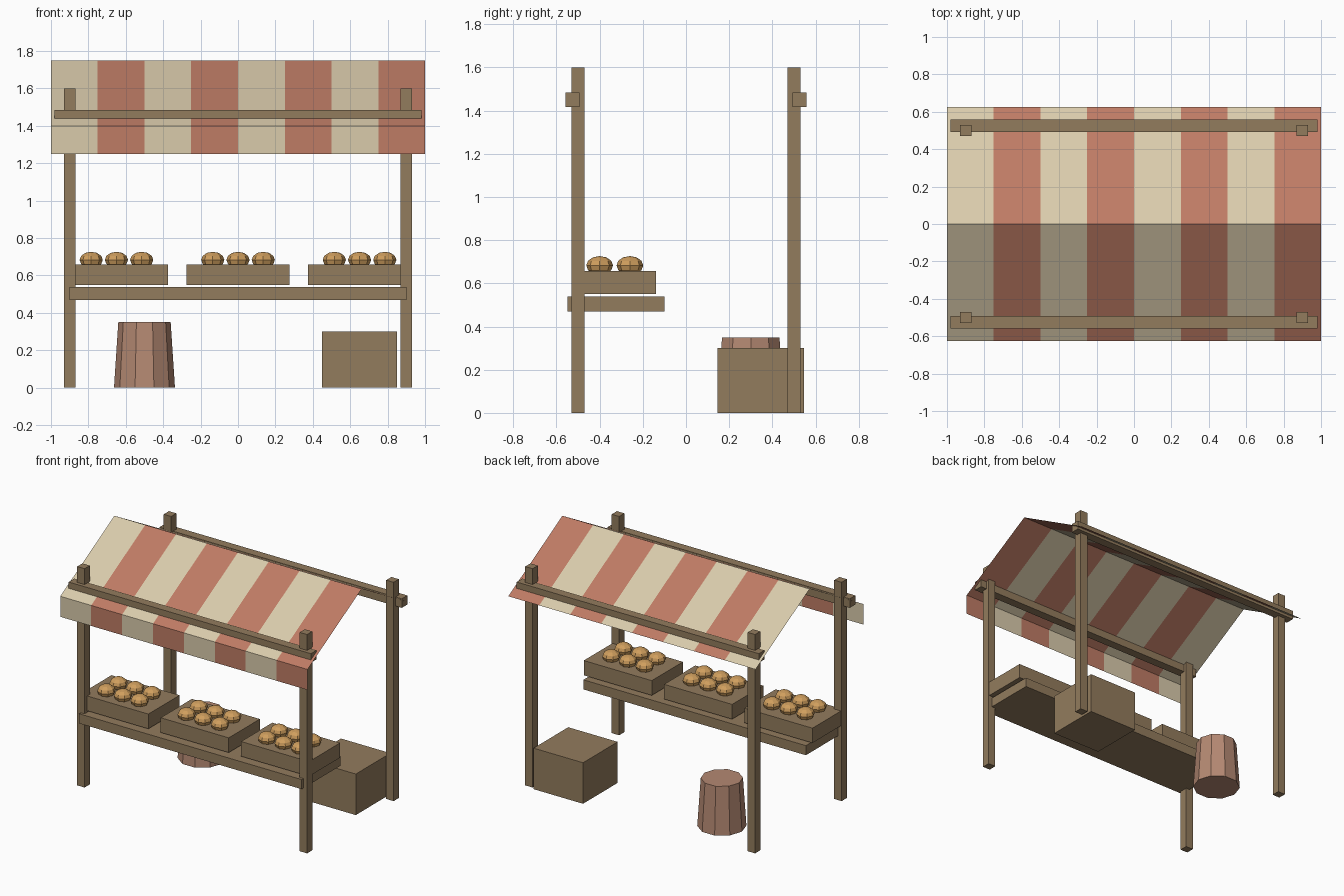
import bpy, bmesh, math
from mathutils import Matrix

if "Cube" in bpy.data.objects:
    bpy.data.objects.remove(bpy.data.objects["Cube"])


def material(name, rgb):
    m = bpy.data.materials.new(name)
    m.diffuse_color = (*rgb, 1)
    m.use_nodes = True
    m.node_tree.nodes["Principled BSDF"].inputs["Base Color"].default_value = m.diffuse_color
    return m


WOOD = material("wood", (0.29, 0.20, 0.11))
CREAM = material("cream_cloth", (0.70, 0.60, 0.41))
RED = material("red_cloth", (0.52, 0.20, 0.13))
BREAD = material("bread_crust", (0.62, 0.34, 0.11))
BARREL = material("barrel_wood", (0.46, 0.25, 0.17))


def finish(name, bm, *mats):
    me = bpy.data.meshes.new(name)
    bm.to_mesh(me)
    bm.free()
    for m in mats:
        me.materials.append(m)
    ob = bpy.data.objects.new(name, me)
    bpy.context.collection.objects.link(ob)
    return ob


def box(name, centre, size):
    bm = bmesh.new()
    bmesh.ops.create_cube(bm, size=1, matrix=Matrix.Translation(centre) @ Matrix.Diagonal((*size, 1)))
    return finish(name, bm, WOOD)


# Corner posts and the two roof rails
for y, end in ((-1, "front"), (1, "back")):
    for x, side in ((-1, "left"), (1, "right")):
        box(f"{end}_{side}_post", (0.9 * x, 0.5 * y, 0.8), (0.06, 0.06, 1.6))
    box(f"{end}_rail", (0, 0.525 * y, 1.451), (1.96, 0.065, 0.066))

# Counter shelf and the storage crate on the ground
box("counter", (0, -0.325, 0.504), (1.8, 0.45, 0.07))
box("storage_crate", (0.65, 0.347, 0.15), (0.4, 0.4, 0.3))

# Display trays, each with two rows of three loaves
for i, cx in enumerate((-0.65, 0, 0.65), 1):
    box(f"tray_{i}", (cx, -0.32, 0.604), (0.55, 0.36, 0.108))
    bm = bmesh.new()
    for dx in (-0.135, 0, 0.135):
        for y in (-0.4, -0.26):
            bmesh.ops.create_uvsphere(
                bm, u_segments=8, v_segments=6, radius=0.062,
                matrix=Matrix.Translation((cx + dx, y, 0.683)) @ Matrix.Diagonal((1, 1, 0.7, 1)))
    finish(f"loaves_{i}", bm, BREAD)

# Tapered ten-sided barrel
bm = bmesh.new()
bmesh.ops.create_cone(bm, cap_ends=True, segments=10, radius1=0.163, radius2=0.14, depth=0.35,
                      matrix=Matrix.Translation((-0.5, 0.3, 0.175)) @ Matrix.Rotation(math.pi / 2, 4, 'Z'))
finish("barrel", bm, BARREL)

# Striped cloth awning: front valance, front slope, back slope
profile = [(-0.625, 1.25), (-0.625, 1.4), (0, 1.75), (0.625, 1.4)]
bm = bmesh.new()
cols = [[bm.verts.new((-1 + 0.25 * i, y, z)) for y, z in profile] for i in range(9)]
for i in range(8):
    a, b = cols[i], cols[i + 1]
    for j in range(3):
        bm.faces.new((a[j], b[j], b[j + 1], a[j + 1])).material_index = i % 2
finish("awning", bm, CREAM, RED)
